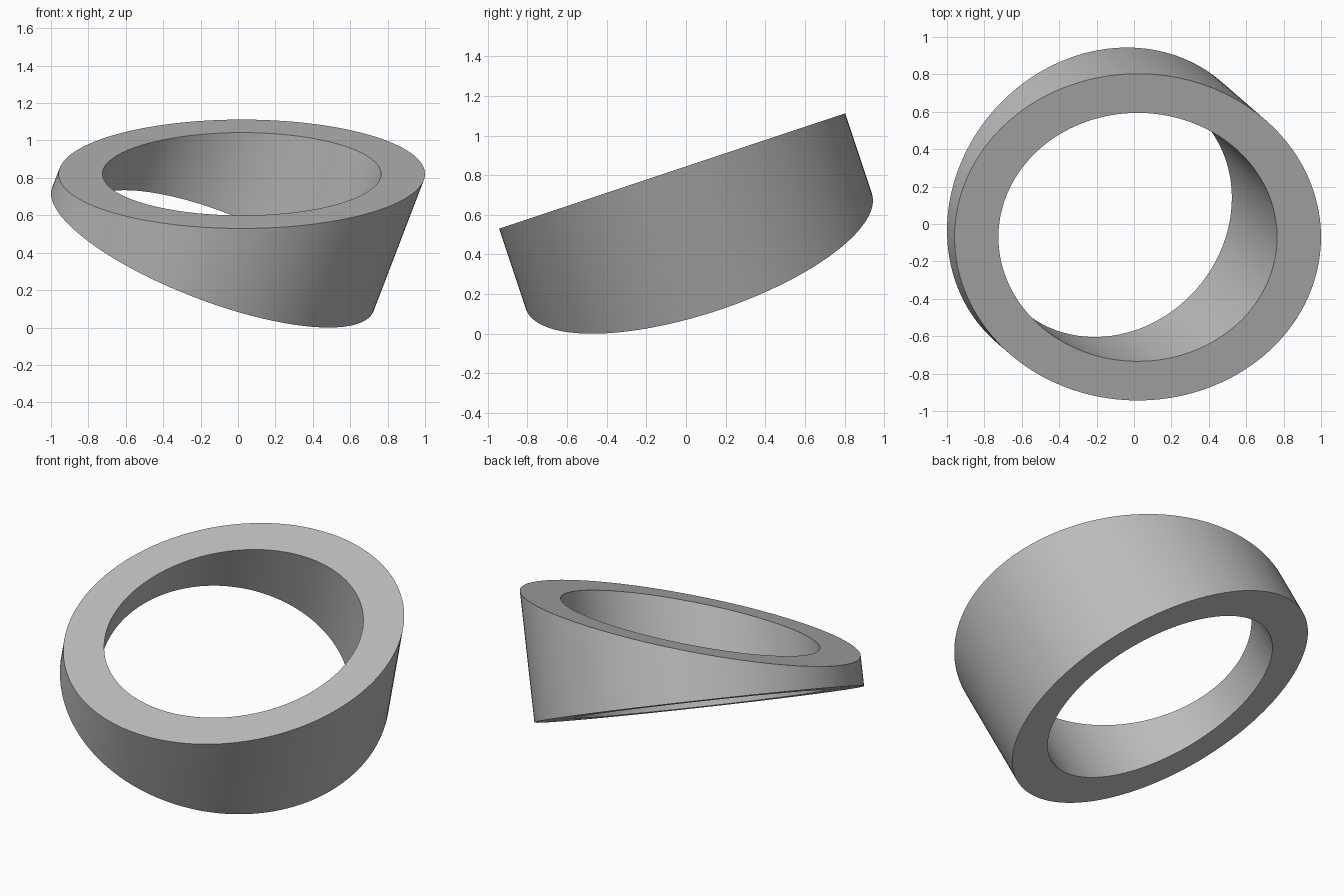
import bpy, bmesh
from math import radians, tan, cos, sin, pi
from mathutils import Matrix, Vector

cube = bpy.data.objects.get("Cube")
if cube:
    bpy.data.objects.remove(cube, do_unlink=True)

SEGMENTS = 160
OUTER, INNER = 0.9205, 0.70
HEIGHT = 0.453            # length along the axis
CUT = radians(20)         # slant of the upper cut
TILT = radians(18.43)     # lean towards the front

gray = bpy.data.materials.new("plain gray")
gray.use_nodes = True
colour = (0.5, 0.5, 0.5, 1)
gray.diffuse_color = colour
gray.node_tree.nodes["Principled BSDF"].inputs["Base Color"].default_value = colour


def ring(bm, radius, slanted):
    """Circle of vertices, flat below or following the slanted cut above."""
    verts = []
    for i in range(SEGMENTS):
        a = 2 * pi * i / SEGMENTS
        x, y = radius * cos(a), radius * sin(a)
        verts.append(bm.verts.new((x, y, HEIGHT + x * tan(CUT) if slanted else 0)))
    return verts


# Slanted ring: outer wall, upper cut, inner wall, lower face
bm = bmesh.new()
loops = [ring(bm, OUTER, False), ring(bm, OUTER, True),
         ring(bm, INNER, True), ring(bm, INNER, False)]
for k in range(4):
    lower, upper = loops[k], loops[(k + 1) % 4]
    for i in range(SEGMENTS):
        j = (i + 1) % SEGMENTS
        bm.faces.new((lower[i], lower[j], upper[j], upper[i]))
bmesh.ops.recalc_face_normals(bm, faces=bm.faces)

# Lean the ring, then centre it and stand it on the floor
bm.transform(Matrix.Rotation(TILT, 4, 'X') @ Matrix.Rotation(CUT, 4, 'Y'))
spans = [[v.co[n] for v in bm.verts] for n in range(3)]
mid = [(min(s) + max(s)) / 2 for s in spans]
bm.transform(Matrix.Translation(Vector((-mid[0], -mid[1], -min(spans[2])))))

mesh = bpy.data.meshes.new("slanted_ring")
bm.to_mesh(mesh)
bm.free()
mesh.materials.append(gray)
obj = bpy.data.objects.new("slanted_ring", mesh)
bpy.context.collection.objects.link(obj)

bpy.ops.object.select_all(action='DESELECT')
obj.select_set(True)
bpy.context.view_layer.objects.active = obj
bpy.ops.object.shade_smooth_by_angle(angle=radians(30))
